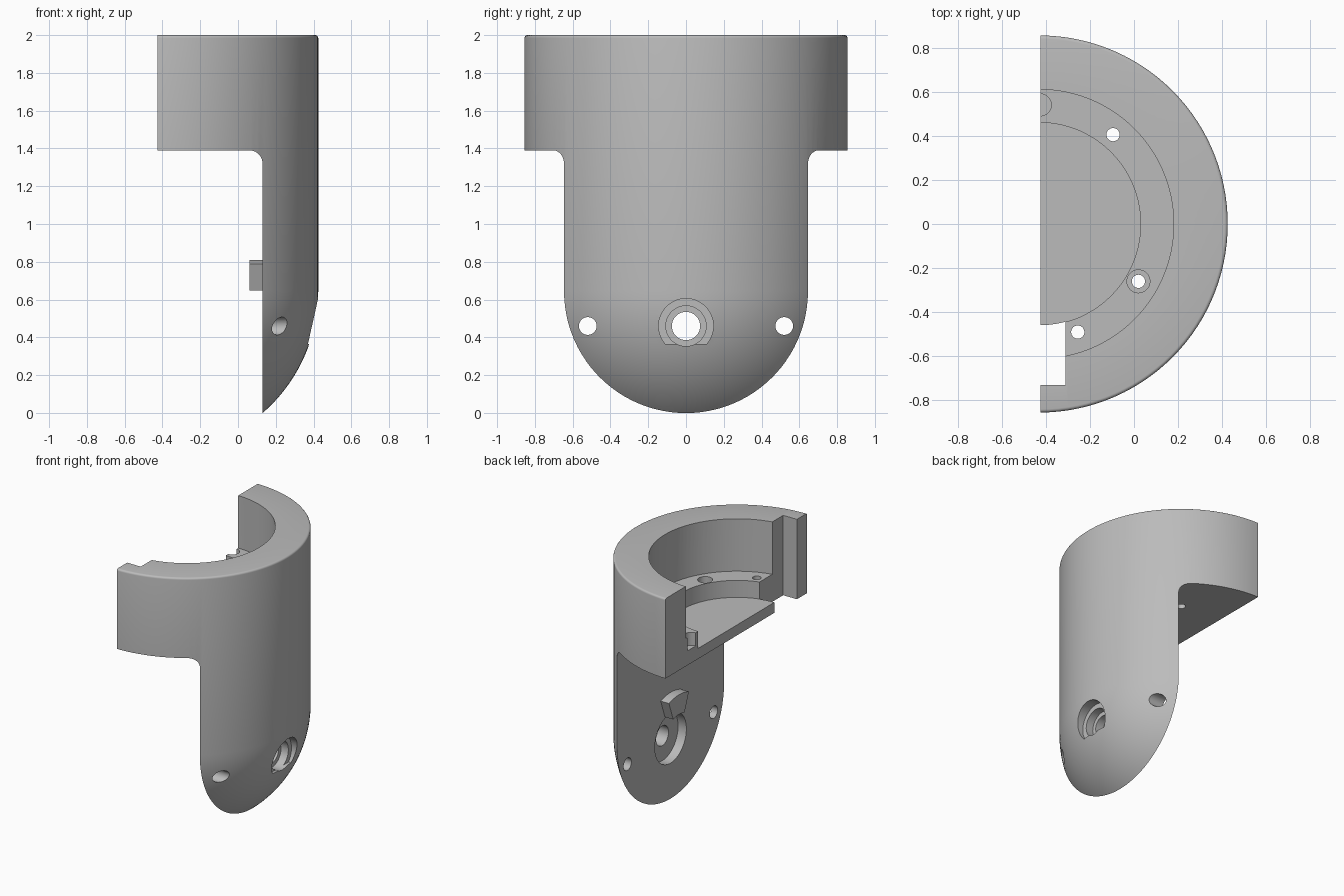
import bpy, bmesh
from math import sin, cos, pi, radians
from mathutils import Vector, Matrix

if "Cube" in bpy.data.objects:
    bpy.data.objects.remove(bpy.data.objects["Cube"], do_unlink=True)

AXIS_X, R = -0.43, 0.855        # axis and radius of the main round body
DOME_Z = 0.645                  # centre height of the domed lower end
HOLE_Z = 0.46                   # height of the cross holes
FACE_X = 0.13                   # flat mounting face

grey = bpy.data.materials.new("light_grey")
grey.use_nodes = True
grey.diffuse_color = (0.5, 0.5, 0.5, 1)
grey.node_tree.nodes["Principled BSDF"].inputs["Base Color"].default_value = (0.5, 0.5, 0.5, 1)


def finish(name, bm):
    bmesh.ops.recalc_face_normals(bm, faces=bm.faces)
    mesh = bpy.data.meshes.new(name)
    bm.to_mesh(mesh)
    bm.free()
    mesh.materials.append(grey)
    obj = bpy.data.objects.new(name, mesh)
    bpy.context.collection.objects.link(obj)
    return obj


def arc(cx, cy, r, start, end, n):
    steps = [radians(start + (end - start) * i / n) for i in range(n + 1)]
    return [(cx + r * cos(a), cy + r * sin(a)) for a in steps]


def prism(name, points, axis, low, high):
    """Extrude a 2D outline along an axis; outline is (y,z), (x,z) or (x,y)."""
    place = {"x": lambda p, d: (d, p[0], p[1]),
             "y": lambda p, d: (p[0], d, p[1]),
             "z": lambda p, d: (p[0], p[1], d)}[axis]
    bm = bmesh.new()
    face = bm.faces.new([bm.verts.new(place(p, low)) for p in points])
    move = Vector(place((0, 0), high - low))
    new = bmesh.ops.extrude_face_region(bm, geom=[face], use_keep_orig=True)["geom"]
    bmesh.ops.translate(bm, vec=move, verts=[v for v in new if isinstance(v, bmesh.types.BMVert)])
    return finish(name, bm)


def rod(name, cx, cy, r, axis, low, high, n=40):
    return prism(name, arc(cx, cy, r, 0, 360, n)[:-1], axis, low, high)


def activate(obj):
    bpy.ops.object.select_all(action="DESELECT")
    obj.select_set(True)
    bpy.context.view_layer.objects.active = obj


def combine(obj, cutter, operation="DIFFERENCE"):
    mod = obj.modifiers.new("cut", "BOOLEAN")
    mod.operation, mod.object, mod.solver = operation, cutter, "EXACT"
    activate(obj)
    bpy.ops.object.modifier_apply(modifier=mod.name)
    bpy.data.objects.remove(cutter, do_unlink=True)


# Round body: lathed profile with a domed bottom and a softened top rim
profile = [(0, DOME_Z - R)] + arc(0, DOME_Z, R, -86, 0, 30)
profile += arc(R - 0.015, 1.985, 0.015, 0, 90, 4) + [(0, 2)]
bm = bmesh.new()
verts = [bm.verts.new((AXIS_X + r, 0, z)) for r, z in profile]
edges = [bm.edges.new(pair) for pair in zip(verts, verts[1:])]
bmesh.ops.spin(bm, geom=verts + edges, cent=(AXIS_X, 0, 0), axis=(0, 0, 1),
               angle=2 * pi, steps=120, use_merge=True)
bmesh.ops.remove_doubles(bm, verts=bm.verts, dist=0.0001)
body = finish("housing_body", bm)

# Keep the half ring on top and the flat-backed tongue below, with a fillet
side = [(-0.425, 3), (-0.425, 1.39)]
side += arc(0.06, 1.32, 0.07, 90, 0, 10)
side += [(FACE_X, 0.0), (FACE_X + 0.01, -1), (2, -1), (2, 3)]
combine(body, prism("side_outline", side, "y", -2, 2), "INTERSECT")

# Stepped bore: upper seat, then shallow floor
combine(body, rod("seat_bore", AXIS_X, 0, 0.61, "z", 1.6, 3, 120))
combine(body, rod("floor_bore", AXIS_X, 0, 0.46, "z", 1.47, 3, 120))

# Square notch through the front end of the ring, stopping at the floor disc
notch = [(-1, -0.73), (-0.31, -0.73)]
notch += arc(AXIS_X, 0, 0.459, -74.8, -90, 6) + [(-1, -0.459)]
combine(body, prism("end_notch", notch, "z", 1, 3))

# Vertical screw holes in the seat, one countersunk, and a blind half hole
for x, y in ((-0.095, 0.405), (0.02, -0.26), (-0.255, -0.49)):
    combine(body, rod("seat_hole", x, y, 0.03, "z", 1.2, 1.9))
combine(body, rod("screw_recess", 0.02, -0.26, 0.052, "z", 1.54, 1.9))
combine(body, rod("half_hole", -0.425, 0.54, 0.05, "z", 1.5, 1.9))

# Cross holes through the tongue
for y in (-0.52, 0.52):
    combine(body, rod("side_hole", y, HOLE_Z, 0.047, "x", -0.2, 1))
combine(body, rod("centre_hole", 0, HOLE_Z, 0.075, "x", -0.2, 1))

# Round pocket behind, and a stepped recess with a flat lower edge outside
combine(body, rod("inner_pocket", 0, HOLE_Z, 0.19, "x", 0, 0.2, 64))
combine(body, rod("outer_step", 0, HOLE_Z, 0.107, "x", 0.29, 1, 48))
combine(body, prism("outer_recess", arc(0, HOLE_Z, 0.145, -41, 221, 40), "x", 0.35, 1))

# Arc-shaped locating key above the pocket
outline = arc(0, HOLE_Z, 0.35, 70, 110, 10) + arc(0, HOLE_Z, 0.2, 110, 70, 8)
key = prism("locating_key", outline, "x", 0.06, FACE_X + 0.02)

for obj in (body, key):
    activate(obj)
    bpy.ops.object.shade_smooth_by_angle(angle=radians(30))
